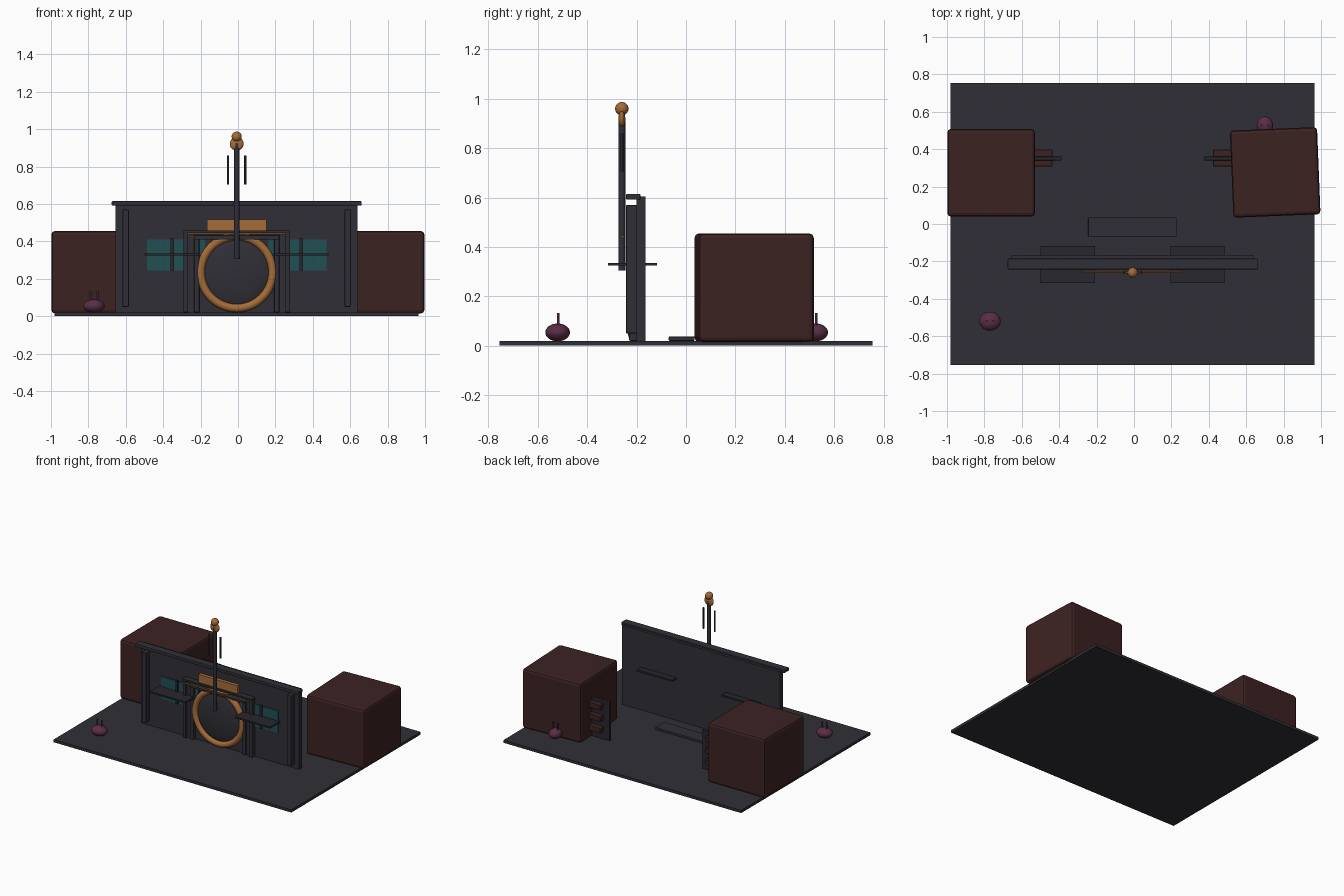
import bpy
from math import radians, pi

if "Cube" in bpy.data.objects:
    bpy.data.objects.remove(bpy.data.objects["Cube"], do_unlink=True)


def material(name, r, g, b):
    m = bpy.data.materials.new(name)
    m.use_nodes = True
    m.diffuse_color = (r, g, b, 1)
    m.node_tree.nodes["Principled BSDF"].inputs["Base Color"].default_value = (r, g, b, 1)
    return m


SLATE = material("slate", 0.028, 0.028, 0.037)
CHARCOAL = material("charcoal", 0.02, 0.02, 0.026)
RED = material("dark_red", 0.046, 0.016, 0.016)
BRONZE = material("bronze", 0.38, 0.15, 0.04)
TEAL = material("teal_glass", 0.015, 0.08, 0.09)
PLUM = material("plum", 0.1, 0.027, 0.06)


def finish(name, mat, smooth=False):
    ob = bpy.context.object
    ob.name = name
    ob.data.materials.append(mat)
    if smooth:
        bpy.ops.object.shade_smooth_by_angle(angle=radians(40))
    return ob


def box(name, mat, x, y, z, bevel=0.0, turn=0.0):
    """Box from (min, max) ranges on each axis."""
    mid = [(a + b) / 2 for a, b in (x, y, z)]
    bpy.ops.mesh.primitive_cube_add(size=1, location=mid)
    ob = bpy.context.object
    ob.scale = [b - a for a, b in (x, y, z)]
    bpy.ops.object.transform_apply(location=False, rotation=False, scale=True)
    ob.rotation_euler.z = radians(turn)
    if bevel:
        mod = ob.modifiers.new("edge", "BEVEL")
        mod.width = bevel
        mod.segments = 2
    return finish(name, mat)


def ball(name, mat, loc, radii):
    bpy.ops.mesh.primitive_uv_sphere_add(segments=32, ring_count=16, radius=1, location=loc)
    bpy.context.object.scale = radii
    bpy.ops.object.transform_apply(location=False, rotation=False, scale=True)
    return finish(name, mat, True)


def rod(name, mat, loc, radius, length, rot=(0, 0, 0)):
    bpy.ops.mesh.primitive_cylinder_add(vertices=16, radius=radius, depth=length,
                                        location=loc, rotation=rot)
    return finish(name, mat, True)


CX = -0.007  # middle of the facade


def sides():
    return (("right", -1), ("left", 1))


def span(s, a, b):
    """Mirror an x range about the facade middle."""
    return tuple(sorted((CX + s * a, CX + s * b)))


# Ground, wall and cap
box("ground", SLATE, (-0.98, 0.965), (-0.755, 0.755), (0, 0.02))
box("wall", SLATE, span(1, -0.647, 0.647), (-0.2, -0.165), (0.02, 0.605))
box("wall_cap", SLATE, span(1, -0.668, 0.668), (-0.243, -0.185), (0.592, 0.615), 0.004)
box("back_step", SLATE, (-0.245, 0.228), (-0.07, 0.035), (0.02, 0.037), 0.003)

# Facade parts on both sides
for side, s in sides():
    box(side + "_pilaster", SLATE, span(s, 0.577, 0.61), (-0.243, -0.195), (0.05, 0.57), 0.004)
    box(side + "_window", TEAL, span(s, 0.17, 0.48), (-0.207, -0.195), (0.245, 0.41))
    box(side + "_mullion", CHARCOAL, span(s, 0.336, 0.354), (-0.216, -0.2), (0.245, 0.415))
    box(side + "_shelf", CHARCOAL, span(s, 0.202, 0.492), (-0.315, -0.117), (0.324, 0.336))
    box(side + "_door_post", SLATE, span(s, 0.26, 0.285), (-0.23, -0.195), (0.02, 0.455), 0.004)
    box(side + "_door_panel", SLATE, span(s, 0.225, 0.27), (-0.215, -0.195), (0.02, 0.44))
    box(side + "_inner_post", SLATE, span(s, 0.2, 0.228), (-0.225, -0.195), (0.02, 0.415), 0.004)
    rod(side + "_hanging_rod", CHARCOAL, (CX + s * 0.046, -0.26, 0.783), 0.006, 0.155)

# Lintels, sign and rail above the round doorway
box("door_lintel", SLATE, span(1, -0.285, 0.285), (-0.237, -0.195), (0.445, 0.458), 0.003)
box("inner_lintel", SLATE, span(1, -0.228, 0.228), (-0.24, -0.195), (0.41, 0.433), 0.003)
box("sign_plate", BRONZE, span(1, -0.16, 0.16), (-0.225, -0.195), (0.458, 0.517))
rod("bronze_rail", BRONZE, (CX, -0.257, 0.441), 0.005, 0.525, (0, pi / 2, 0))

# Round doorway
bpy.ops.mesh.primitive_torus_add(major_radius=0.192, minor_radius=0.022, major_segments=64,
                                 minor_segments=16, location=(CX, -0.212, 0.235),
                                 rotation=(pi / 2, 0, 0))
finish("door_ring", BRONZE, True)
ball("door_dome", SLATE, (CX, -0.2, 0.235), (0.19, 0.034, 0.19))

# Mast with bronze finial
rod("mast", SLATE, (CX, -0.26, 0.615), 0.014, 0.62)
ball("finial_disc", BRONZE, (CX, -0.26, 0.922), (0.037, 0.013, 0.037))
ball("finial_ball", BRONZE, (CX, -0.26, 0.96), (0.027, 0.027, 0.027))

# Red blocks with rungs and a fin on their inner faces
box("right_block", RED, (-0.998, -0.53), (0.04, 0.508), (0.015, 0.455), 0.018)
box("left_block", RED, (0.522, 0.988), (0.043, 0.509), (0.015, 0.455), 0.018, 2.3)
for side, s in sides():
    box(side + "_fin", CHARCOAL, span(s, 0.38, 0.54), (0.34, 0.36), (0.02, 0.31), 0.003)
    for i in range(3):
        z = 0.075 + i * 0.085
        box(f"{side}_rung_{i + 1}", RED, span(s, 0.43, 0.54), (0.308, 0.398), (z, z + 0.04), 0.004)

# Small round creatures with two feelers
for name, x, y, rx in (("front_creature", -0.77, -0.52, 0.057), ("back_creature", 0.7, 0.525, 0.044)):
    ball(name + "_body", PLUM, (x, y, 0.054), (rx, 0.05, 0.036))
    for side, s in sides():
        rod(f"{name}_{side}_feeler", PLUM, (x + s * 0.018, y + 0.002, 0.105), 0.005, 0.055)
